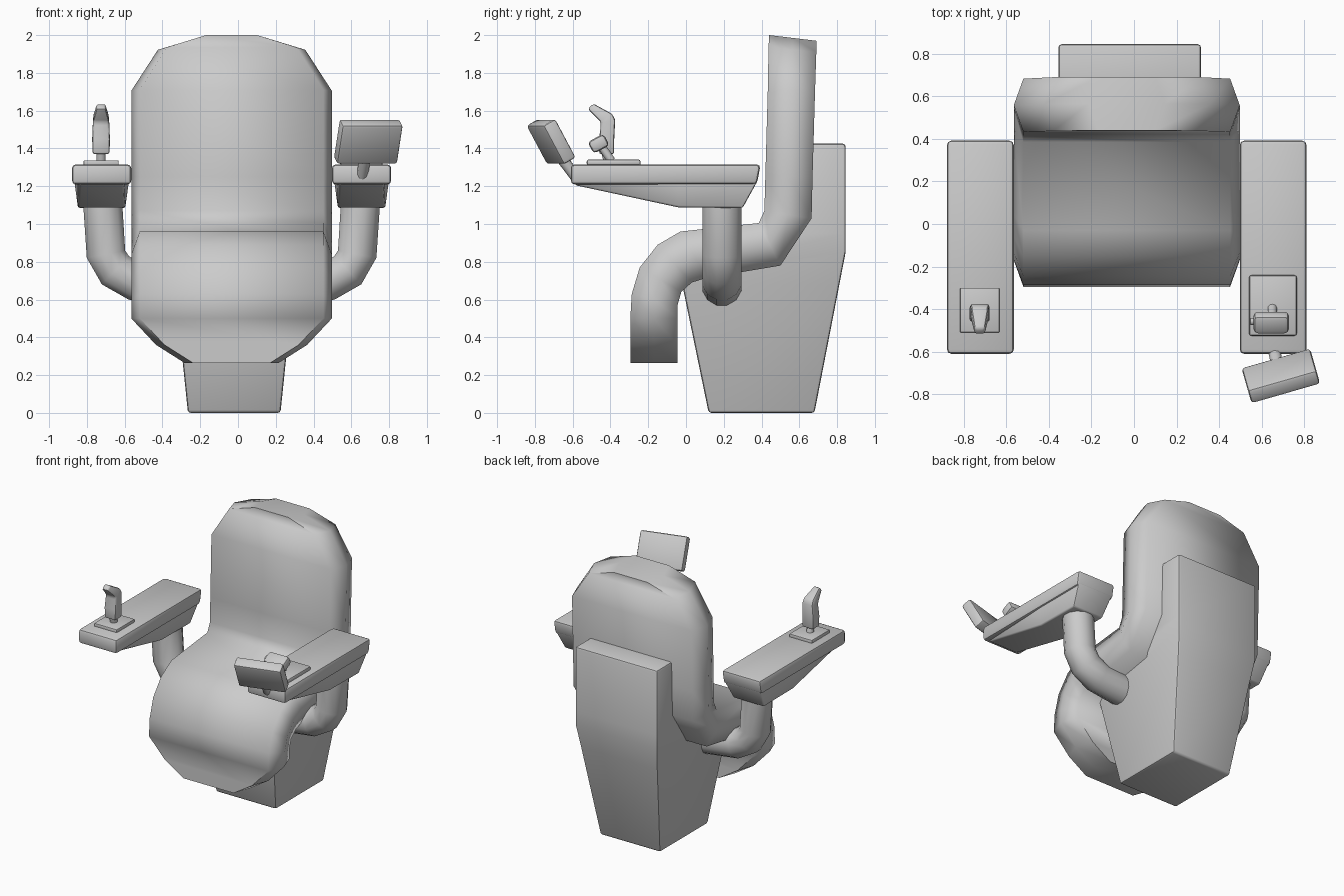
import bpy, bmesh, math
from mathutils import Vector

if "Cube" in bpy.data.objects:
    bpy.data.objects.remove(bpy.data.objects["Cube"])

CX = -0.034     # symmetry line of the chair
ARM = 0.688     # armrest offset from it


def finish(name, bm, angle=40, bevel=0.0, segments=2):
    bmesh.ops.recalc_face_normals(bm, faces=bm.faces)
    me = bpy.data.meshes.new(name)
    bm.to_mesh(me)
    bm.free()
    ob = bpy.data.objects.new(name, me)
    bpy.context.collection.objects.link(ob)
    bpy.ops.object.select_all(action='DESELECT')
    bpy.context.view_layer.objects.active = ob
    ob.select_set(True)
    if bevel:
        m = ob.modifiers.new("bevel", 'BEVEL')
        m.width, m.segments, m.limit_method = bevel, segments, 'ANGLE'
        m.angle_limit = math.radians(35)
        bpy.ops.object.modifier_apply(modifier=m.name)
    bpy.ops.object.shade_smooth_by_angle(angle=math.radians(angle))
    return ob


def skin(rings):
    """Join equal rings of points into a capped solid."""
    bm = bmesh.new()
    vs = [[bm.verts.new(p) for p in r] for r in rings]
    n = len(vs[0])
    for a, b in zip(vs, vs[1:]):
        for i in range(n):
            j = (i + 1) % n
            bm.faces.new((a[i], a[j], b[j], b[i]))
    bm.faces.new(vs[0])
    bm.faces.new(vs[-1])
    return bm


def loft(name, x0, stations, section=((0, 0), (0, 1)), **kw):
    """Stations: (y, z) of side A, (y, z) of side B, half width.
    Section: (extra half width, position from A to B)."""
    rings = []
    for ay, az, by, bz, hw in stations:
        half = [(hw + dx, ay + (by - ay) * t, az + (bz - az) * t) for dx, t in section]
        rings.append([(x0 + x, y, z) for x, y, z in half] +
                     [(x0 - x, y, z) for x, y, z in reversed(half)])
    return finish(name, skin(rings), **kw)


def box(name, center, size, rot=(0, 0, 0), bevel=0.01):
    bm = bmesh.new()
    bmesh.ops.create_cube(bm, size=1)
    bmesh.ops.scale(bm, vec=size, verts=bm.verts)
    ob = finish(name, bm, bevel=bevel)
    ob.rotation_euler = [math.radians(a) for a in rot]
    ob.location = center
    return ob


def rod(name, p, q, r, sides=10):
    p, q = Vector(p), Vector(q)
    bm = bmesh.new()
    bmesh.ops.create_cone(bm, cap_ends=True, segments=sides, radius1=r, radius2=r, depth=(q - p).length)
    ob = finish(name, bm)
    ob.rotation_mode = 'QUATERNION'
    ob.rotation_quaternion = (q - p).to_track_quat('Z', 'Y')
    ob.location = (p + q) / 2
    return ob


# One-piece backrest and seat cushion
loft("seat_cushion", CX, [
    (.44, 2.0, .69, 1.97, .18),
    (.437, 1.935, .69, 1.91, .39),
    (.433, 1.71, .683, 1.70, .531),
    (.42, 1.25, .67, 1.25, .531),
    (.415, 1.07, .665, 1.03, .531),
    (.385, 1.005, .50, .78, .531),
    (-.03, .96, .11, .715, .531),
    (-.15, .89, .03, .69, .531),
    (-.245, .77, -.025, .64, .531),
    (-.287, .63, -.045, .57, .531),
    (-.295, .50, -.045, .50, .531),
    (-.295, .36, -.045, .36, .40),
    (-.295, .265, -.045, .265, .25),
], section=((-.045, 0), (0, .5), (-.045, 1)), angle=75)

# Pedestal and back shell
loft("pedestal", -.02, [
    (.12, 0, .68, 0, .245),
    (-.02, .68, .812, .68, .315),
    (.0, .74, .845, .85, .335),
    (.55, .95, .845, .95, .335),
    (.55, 1.425, .845, 1.425, .335),
], bevel=.015)

# Armrests and their curved supports
for side, word in ((-1, "left"), (1, "right")):
    x = CX + side * ARM
    loft(word + "_armrest_top", x, [
        (-.61, 1.21, -.61, 1.315, .157),
        (.375, 1.21, .395, 1.315, .157),
    ], bevel=.02)
    loft(word + "_armrest_body", x, [
        (-.585, 1.205, -.585, 1.23, .135),
        (-.04, 1.088, -.04, 1.23, .145),
        (.30, 1.085, .38, 1.23, .145),
    ], section=((-.02, 0), (0, 1)), bevel=.01)

    path = [(.683, 1.12), (.665, .84), (.615, .755), (.52, .70), (.25, .665)]
    rings = []
    for i, (px, pz) in enumerate(path):
        a, b = path[max(i - 1, 0)], path[min(i + 1, len(path) - 1)]
        t = Vector((b[0] - a[0], b[1] - a[1])).normalized()
        ring = []
        for k in range(12):
            w = math.tau * (k + .5) / 12
            c, s = .107 * math.cos(w), .107 * math.sin(w)
            ring.append((CX + side * (px - t.y * c), .19 + s, pz + t.x * c))
        rings.append(ring)
    finish(word + "_support_arm", skin(rings), angle=50)

# Joystick on the left armrest
JX = -.725
box("joystick_base", (JX, -.405, 1.322), (.185, .21, .03), bevel=.005)
rod("joystick_neck", (JX, -.41, 1.33), (JX, -.425, 1.39), .026)
loft("joystick_grip", JX, [
    (-.46, 1.37, -.38, 1.37, .045),
    (-.46, 1.45, -.38, 1.45, .047),
    (-.45, 1.535, -.375, 1.55, .043),
    (-.46, 1.55, -.39, 1.582, .04),
    (-.52, 1.61, -.49, 1.637, .024),
], bevel=.012)

# Throttle on the right armrest
TX = .645
box("throttle_base", (.653, -.383, 1.325), (.225, .285, .034), bevel=.012)
rod("throttle_post", (TX + .005, -.395, 1.335), (TX + .005, -.46, 1.43), .022)
box("throttle_grip", (TX, -.463, 1.425), (.165, .095, .07), rot=(28, 0, 0), bevel=.02)
rod("throttle_button", (.548, -.458, 1.425), (.58, -.458, 1.425), .017)

# Tilted screen on a short bracket
rod("screen_bracket", (.655, -.58, 1.245), (.68, -.69, 1.39), .03)
box("screen", (.69, -.714, 1.436), (.335, .077, .235), rot=(29, 0, 16), bevel=.015)
